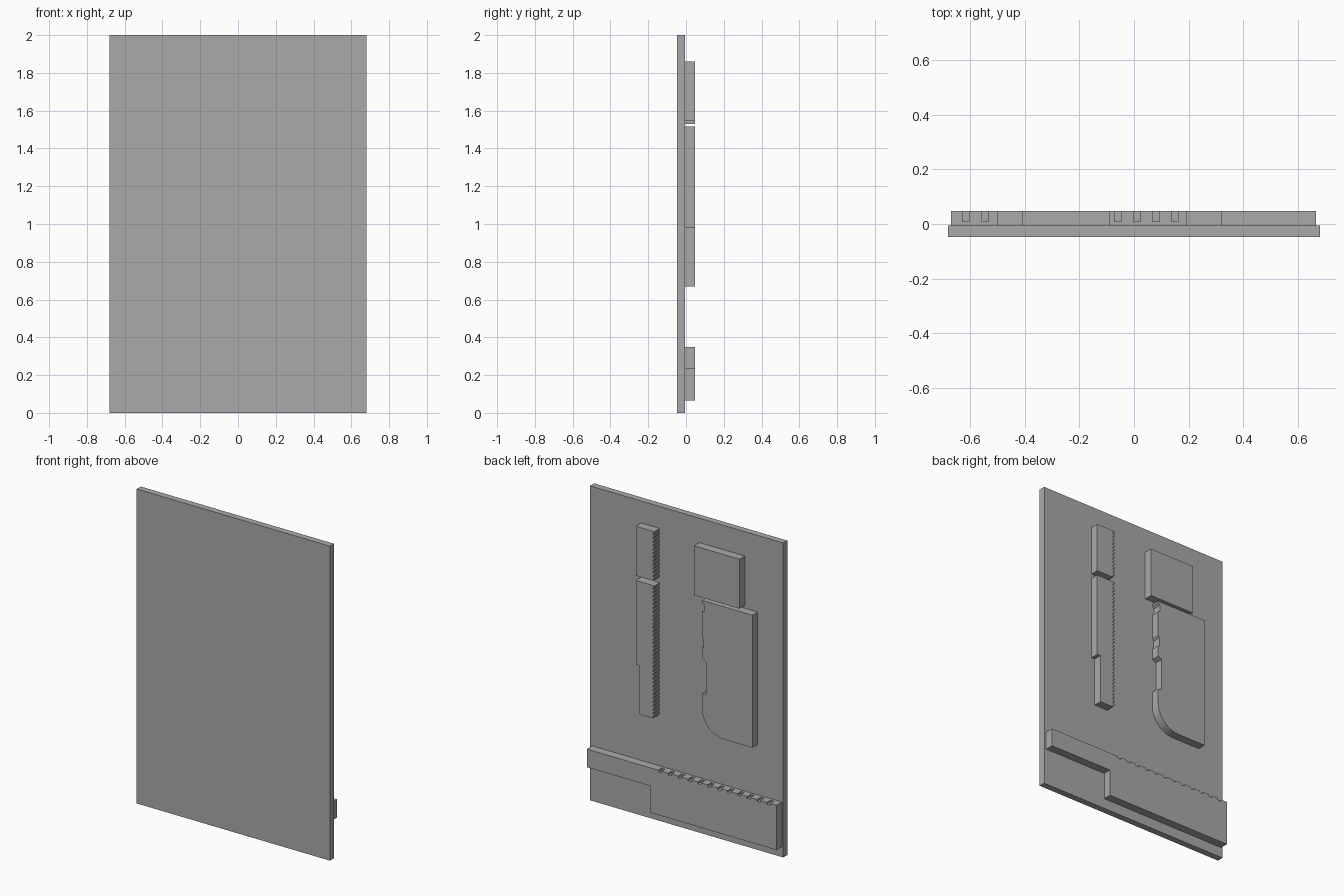
import bpy
import bmesh
import math

cube = bpy.data.objects.get("Cube")
if cube:
    bpy.data.objects.remove(cube, do_unlink=True)

# One grey finish for every part
grey = bpy.data.materials.new("plain_grey")
grey.use_nodes = True
colour = (0.4, 0.4, 0.4, 1.0)
grey.diffuse_color = colour
grey.node_tree.nodes["Principled BSDF"].inputs["Base Color"].default_value = colour

FRONT, BACK, RAISED = -0.047, -0.006, 0.047


def slab(name, outline, y0=BACK - 0.002, y1=RAISED):
    """Extrude an x-z outline along y."""
    bm = bmesh.new()
    face = bm.faces.new([bm.verts.new((x, y0, z)) for x, z in outline])
    moved = bmesh.ops.extrude_face_region(bm, geom=[face])["geom"]
    verts = [v for v in moved if isinstance(v, bmesh.types.BMVert)]
    bmesh.ops.translate(bm, verts=verts, vec=(0, y1 - y0, 0))
    bmesh.ops.recalc_face_normals(bm, faces=bm.faces)
    mesh = bpy.data.meshes.new(name)
    bm.to_mesh(mesh)
    bm.free()
    mesh.materials.append(grey)
    obj = bpy.data.objects.new(name, mesh)
    bpy.context.collection.objects.link(obj)
    return obj


def box(x0, x1, z0, z1):
    return [(x0, z0), (x1, z0), (x1, z1), (x0, z1)]


def toothed_edge(x, z0, z1, pitch=0.025, depth=0.008):
    """Fine square teeth running down one edge, from z1 to z0."""
    count = round((z1 - z0) / pitch)
    step = (z1 - z0) / count
    points = []
    for i in range(count):
        top = z1 - i * step
        mid = top - step / 2
        points += [(x, top), (x, mid), (x + depth, mid), (x + depth, top - step)]
    return points[:-1] + [(x + depth, z0)]


# Backing panel
slab("backing_panel", box(-0.68, 0.68, 0, 2), FRONT, BACK)

# Toothed strips
slab("upper_strip", [(0.32, 1.545), (0.32, 1.86)] + toothed_edge(0.19, 1.545, 1.86))
slab("lower_strip", [(0.295, 0.67), (0.295, 0.98), (0.32, 0.98), (0.32, 1.515)]
     + toothed_edge(0.19, 0.67, 1.515))

# Square block above the rounded panel
slab("square_block", box(-0.41, -0.09, 1.53, 1.845))

# Rounded panel with a notched edge and one large rounded corner
edge = -0.145
outline = [(-0.5, 0.67), (-0.5, 1.513), (edge, 1.513)]
for top, bottom, depth in ((1.5, 1.44, 0.013), (1.28, 1.21, 0.01), (1.14, 0.92, 0.027)):
    outline += [(edge, top), (edge - depth, top - 0.012),
                (edge - depth, bottom + 0.005), (edge, bottom)]
radius = 0.155
for i in range(13):
    a = -math.pi / 2 * i / 12
    outline.append((edge - radius + radius * math.cos(a), 0.67 + radius + radius * math.sin(a)))
slab("rounded_panel", outline)

# Lower blocks
slab("narrow_block", box(0.222, 0.665, 0.235, 0.35))
slab("wide_block_core", box(-0.67, 0.222, 0.065, 0.35), y1=0.01)

# Wide block face with a row of slots in its top edge
outline = [(-0.67, 0.35), (-0.67, 0.065), (0.222, 0.065), (0.222, 0.35)]
for i in range(12):
    x = 0.15 - i * 0.0695
    outline += [(x + 0.012, 0.35), (x + 0.012, 0.338), (x - 0.012, 0.338), (x - 0.012, 0.35)]
slab("wide_block_face", outline, 0.01, RAISED)
